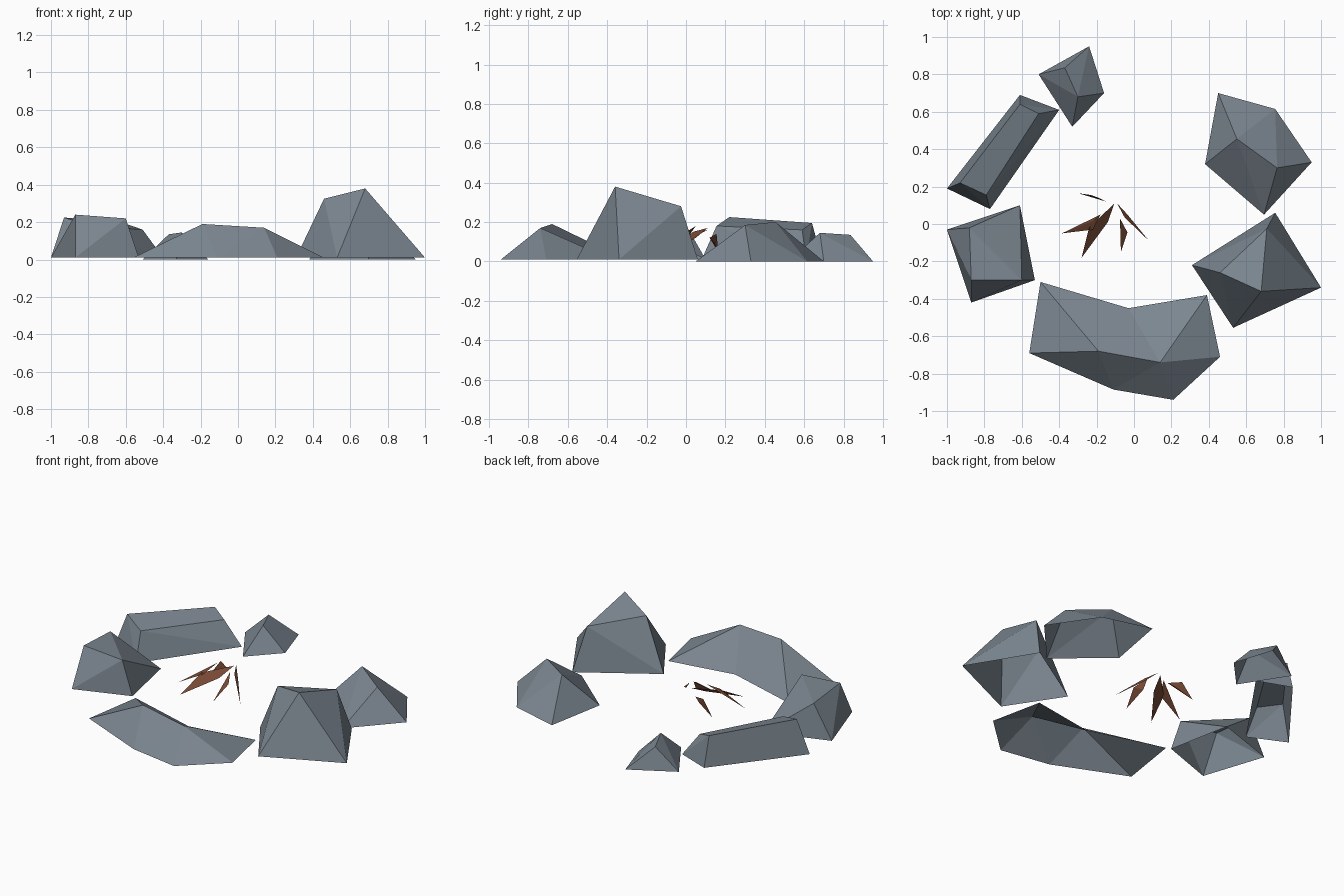
import bpy, bmesh

if "Cube" in bpy.data.objects:
    bpy.data.objects.remove(bpy.data.objects["Cube"])


def material(name, rgb):
    m = bpy.data.materials.new(name)
    m.diffuse_color = (*rgb, 1)
    m.use_nodes = True
    m.node_tree.nodes["Principled BSDF"].inputs["Base Color"].default_value = m.diffuse_color
    return m


STONE = material("slate grey", (0.20, 0.24, 0.28))
WOOD = material("dark brown wood", (0.18, 0.065, 0.033))


def finish(bm, name, mat):
    me = bpy.data.meshes.new(name)
    bm.to_mesh(me)
    bm.free()
    me.materials.append(mat)
    ob = bpy.data.objects.new(name, me)
    bpy.context.collection.objects.link(ob)
    return ob


def hull(name, points, mat, open_bottom):
    """Faceted convex solid around a few points."""
    bm = bmesh.new()
    for p in points:
        bm.verts.new(p)
    bmesh.ops.convex_hull(bm, input=bm.verts[:])
    bmesh.ops.recalc_face_normals(bm, faces=bm.faces[:])
    if open_bottom:
        under = [f for f in bm.faces if f.normal.z < -0.95]
        bmesh.ops.delete(bm, geom=under, context='FACES')
    bmesh.ops.dissolve_limit(bm, angle_limit=0.02, verts=bm.verts[:], edges=bm.edges[:])
    return finish(bm, name, mat)


def rock(name, base, top, ground=0.01):
    return hull(name, [(x, y, ground) for x, y in base] + top, STONE, True)


# Ring of faceted rocks, open underneath
rock("left_rock",
     [(-1, -.03), (-.87, -.42), (-.53, -.30), (-.61, .10)],
     [(-.88, -.02, .22), (-.60, -.30, .22), (-.87, -.30, .24)])
rock("long_bar_rock",
     [(-1, .19), (-.61, .69), (-.40, .61), (-.77, .08)],
     [(-.93, .22, .225), (-.61, .64, .195), (-.51, .59, .16), (-.79, .155, .18)])
rock("small_back_rock",
     [(-.51, .80), (-.24, .95), (-.16, .70), (-.33, .52)],
     [(-.37, .835, .135), (-.30, .68, .145)], 0)
rock("back_right_rock",
     [(.45, .70), (.755, .615), (.95, .33), (.695, .05), (.38, .32)],
     [(.55, .455, .20), (.765, .30, .185)], 0)
rock("tall_right_rock",
     [(.755, .06), (1, -.34), (.53, -.555), (.31, -.22)],
     [(.46, -.26, .325), (.68, -.36, .38), (.71, -.025, .28)])

# Curved front rock: rim plus a two-point ridge
bm = bmesh.new()
rim = [bm.verts.new((x, y, .01)) for x, y in
       [(-.5, -.31), (-.56, -.69), (-.11, -.885), (.21, -.94),
        (.46, -.71), (.39, -.38), (-.03, -.45)]]
left = bm.verts.new((-.19, -.68, .19))
right = bm.verts.new((.14, -.74, .17))
for ridge, ids in ((left, (6, 0, 1, 2)), (right, (2, 3, 4, 5, 6))):
    for a, b in zip(ids, ids[1:]):
        bm.faces.new((ridge, rim[a], rim[b]))
bm.faces.new((left, rim[2], right))
bm.faces.new((left, right, rim[6]))
finish(bm, "curved_front_rock", STONE)

# Pointed sticks leaning in to the middle: outer tip, then three inner corners
sticks = [
    [(-.30, .165, .045), (-.15, .12, .12), (-.23, .155, .14), (-.19, .14, .10)],
    [(-.385, -.05, .04), (-.18, .05, .18), (-.22, -.03, .13), (-.21, .02, .16)],
    [(-.28, -.18, .04), (-.105, .11, .16), (-.24, -.02, .13), (-.14, .01, .11)],
    [(-.07, -.15, .04), (-.075, .03, .16), (-.035, -.045, .12), (-.07, 0, .10)],
    [(.08, -.09, .04), (-.09, .11, .17), (-.035, .05, .12), (-.05, .035, .15)],
]
for i, pts in enumerate(sticks):
    hull(f"stick_{i + 1}", pts, WOOD, False)
